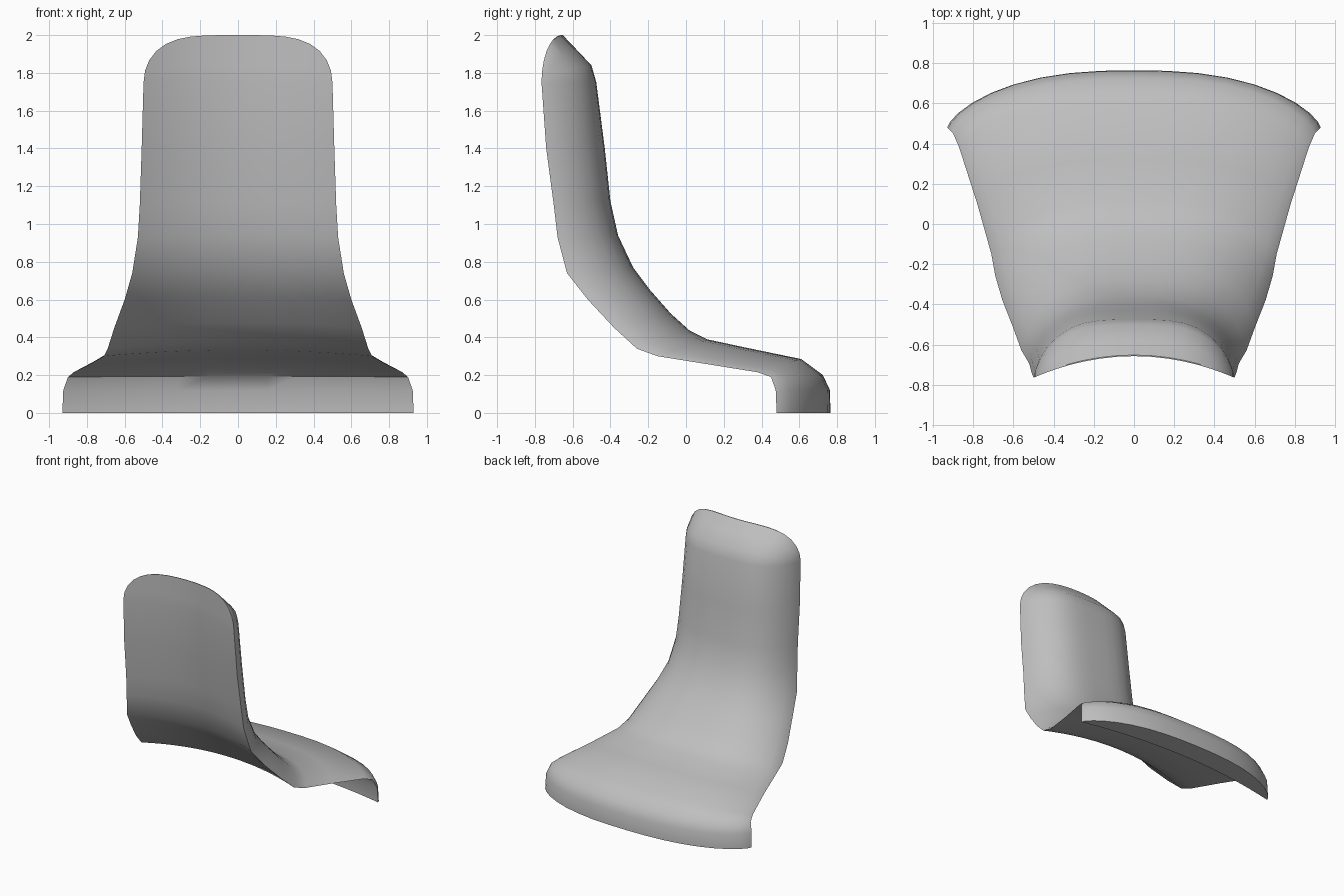
import bpy, bmesh, math

old = bpy.data.objects.get("Cube")
if old:
    bpy.data.objects.remove(old)

# Stations from the lip up: half width, side edge (y, z), outer crest (y, z)
STATIONS = [
    (.93, .48, 0, .765, 0), (.925, .475, .12, .762, .12), (.90, .45, .19, .725, .20),
    (.87, .38, .215, .61, .285), (.78, .10, .26, .32, .345), (.71, -.15, .30, .11, .39),
    (.69, -.26, .34, .02, .435), (.655, -.38, .45, -.08, .525), (.60, -.52, .60, -.19, .65),
    (.56, -.63, .74, -.28, .77), (.53, -.68, .93, -.36, .94), (.52, -.70, 1.1, -.40, 1.12),
    (.51, -.74, 1.4, -.43, 1.4), (.50, -.765, 1.75, -.475, 1.75),
]
# Rounded top: fraction of the way to the rim, remaining thickness
TOP = [(.36, .86), (.7, .42), (1, .03)]
HALF = 9
US = [math.sin(math.pi / 2 * k / HALF) for k in range(-HALF, HALF + 1)]
HOLLOW = .37  # depth of the concave inner face relative to the crest


def section(station, power, rise=0, thickness=1):
    """Closed ring: concave inner arc, then bulged outer arc."""
    w, ey, ez, cy, cz = station

    def point(u, outer):
        inner = HOLLOW * (1 - u * u)
        bulge = max(1 - abs(u) ** power, 0) ** .7
        f = inner + (bulge - inner) * thickness if outer else inner
        lift = rise * .25 * math.sqrt(max(1 - u ** 4, 0))
        return (w * u, ey + (cy - ey) * f, ez + (cz - ez) * f + lift)

    return [point(u, False) for u in US] + [point(u, True) for u in US[-2:0:-1]]


rings = []
for i, s in enumerate(STATIONS):
    rings.append(section(s, 2.5 + i / (len(STATIONS) - 1)))
for rise, thickness in TOP:
    rings.append(section(STATIONS[-1], 3.5, rise, thickness))

# Loft the shell
bm = bmesh.new()
loops = [[bm.verts.new(p) for p in ring] for ring in rings]
n = len(loops[0])
for a, b in zip(loops, loops[1:]):
    for j in range(n):
        k = (j + 1) % n
        bm.faces.new((a[j], a[k], b[k], b[j]))

# Close the lip underside and the top rim
last = len(US) - 1
for ring in (loops[0], loops[-1]):
    for j in range(last):
        quad = (ring[j], ring[j + 1], ring[(n - j - 1) % n], ring[(n - j) % n])
        bm.faces.new(list(dict.fromkeys(quad)))
bmesh.ops.remove_doubles(bm, verts=bm.verts, dist=.0005)
bmesh.ops.recalc_face_normals(bm, faces=bm.faces)

mesh = bpy.data.meshes.new("seat_shell")
bm.to_mesh(mesh)
bm.free()
shell = bpy.data.objects.new("seat_shell", mesh)
bpy.context.collection.objects.link(shell)

# Plain grey material
grey = bpy.data.materials.new("plain_grey")
grey.use_nodes = True
colour = (.52, .52, .52, 1)
grey.diffuse_color = colour
grey.node_tree.nodes["Principled BSDF"].inputs["Base Color"].default_value = colour
mesh.materials.append(grey)

bpy.ops.object.select_all(action="DESELECT")
shell.select_set(True)
bpy.context.view_layer.objects.active = shell
bpy.ops.object.shade_smooth_by_angle(angle=math.radians(40))
